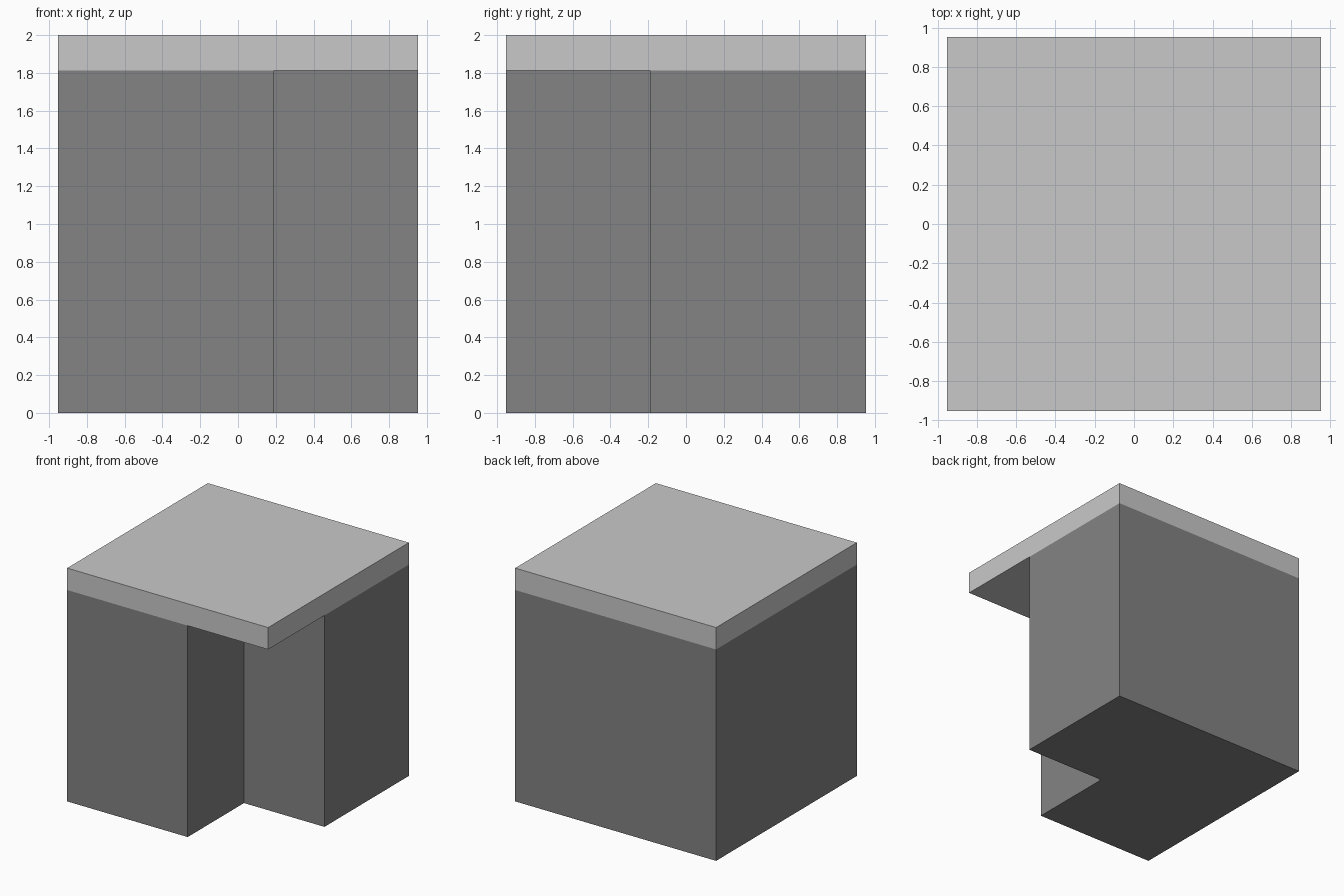
import bpy, bmesh

if "Cube" in bpy.data.objects:
    bpy.data.objects.remove(bpy.data.objects["Cube"])

H = 0.953        # half width of the footprint
Z = 1.812        # height where the body meets the slab
N = 0.19         # notch corner


def material(name, value):
    m = bpy.data.materials.new(name)
    m.diffuse_color = (value, value, value, 1)
    m.use_nodes = True
    m.node_tree.nodes["Principled BSDF"].inputs["Base Color"].default_value = m.diffuse_color
    return m


def prism(name, outline, z0, z1, mat):
    """Extrude a flat outline upward into a closed solid."""
    bm = bmesh.new()
    face = bm.faces.new([bm.verts.new((x, y, z0)) for x, y in outline])
    top = bmesh.ops.extrude_face_region(bm, geom=[face])["geom"]
    verts = [g for g in top if isinstance(g, bmesh.types.BMVert)]
    bmesh.ops.translate(bm, verts=verts, vec=(0, 0, z1 - z0))
    bmesh.ops.recalc_face_normals(bm, faces=bm.faces)
    mesh = bpy.data.meshes.new(name)
    bm.to_mesh(mesh)
    bm.free()
    mesh.materials.append(mat)
    obj = bpy.data.objects.new(name, mesh)
    bpy.context.collection.objects.link(obj)
    return obj


dark = material("dark grey", 0.227)
light = material("light grey", 0.584)

# L-shaped body with the front right corner cut away
prism("body", [(-H, -H), (N, -H), (N, -N), (H, -N), (H, H), (-H, H)], 0, Z, dark)

# Square slab covering the body and overhanging the notch
prism("top_slab", [(-H, -H), (H, -H), (H, H), (-H, H)], Z, 2, light)
